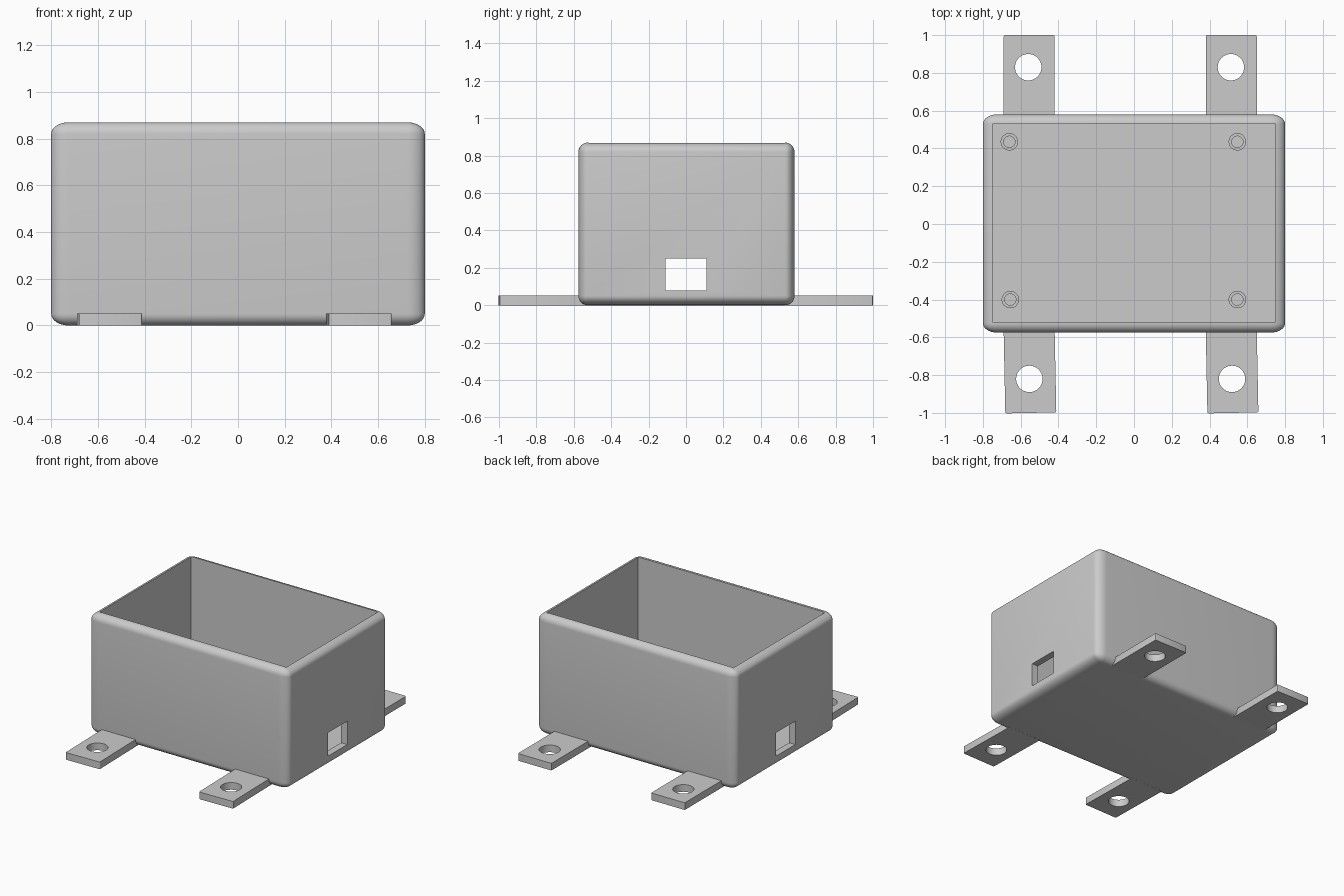
import bpy, bmesh, math
from mathutils import Matrix

cube = bpy.data.objects.get("Cube")
if cube:
    bpy.data.objects.remove(cube, do_unlink=True)

grey = bpy.data.materials.new("plain grey")
grey.use_nodes = True
grey.diffuse_color = (0.6, 0.6, 0.6, 1)
grey.node_tree.nodes["Principled BSDF"].inputs["Base Color"].default_value = (0.6, 0.6, 0.6, 1)


def make(name, bm):
    mesh = bpy.data.meshes.new(name)
    bm.to_mesh(mesh)
    bm.free()
    mesh.materials.append(grey)
    obj = bpy.data.objects.new(name, mesh)
    bpy.context.collection.objects.link(obj)
    return obj


def block(name, x, y, z, bevel=0, segments=6, stretch=1, upright_only=False):
    """Box between (min, max) ranges; stretch widens the bevel along x."""
    size = [r[1] - r[0] for r in (x, y, z)]
    mid = [(r[1] + r[0]) / 2 for r in (x, y, z)]
    bm = bmesh.new()
    bmesh.ops.create_cube(bm, size=1)
    bmesh.ops.scale(bm, vec=(size[0] / stretch, size[1], size[2]), verts=bm.verts)
    if bevel:
        edges = [e for e in bm.edges if not upright_only
                 or abs(e.verts[0].co.z - e.verts[1].co.z) > 0.01]
        bmesh.ops.bevel(bm, geom=edges, offset=bevel, segments=segments,
                        profile=0.5, affect='EDGES')
    bmesh.ops.scale(bm, vec=(stretch, 1, 1), verts=bm.verts)
    bmesh.ops.translate(bm, vec=mid, verts=bm.verts)
    return make(name, bm)


def cylinder(name, x, y, z, radius):
    bm = bmesh.new()
    bmesh.ops.create_cone(bm, cap_ends=True, segments=40, radius1=radius,
                          radius2=radius, depth=z[1] - z[0],
                          matrix=Matrix.Translation((x, y, sum(z) / 2)))
    return make(name, bm)


def cut(obj, cutter):
    mod = obj.modifiers.new("cut", 'BOOLEAN')
    mod.operation, mod.solver, mod.object = 'DIFFERENCE', 'EXACT', cutter
    bpy.context.view_layer.objects.active = obj
    bpy.ops.object.modifier_apply(modifier=mod.name)
    bpy.data.objects.remove(cutter, do_unlink=True)


def smooth(obj):
    bpy.ops.object.select_all(action='DESELECT')
    obj.select_set(True)
    bpy.context.view_layer.objects.active = obj
    bpy.ops.object.shade_smooth_by_angle(angle=math.radians(30))


# Open box with rounded outer edges and a square window in each end
FLOOR = 0.05
box = block("box", (-0.8, 0.8), (-0.575, 0.58), (0, 0.87), 0.05, 8, 1.5)
cut(box, block("cavity", (-0.75, 0.75), (-0.52, 0.53), (FLOOR, 1)))
cut(box, block("window", (-1, 1), (-0.11, 0.11), (0.08, 0.25)))
smooth(box)

# Mounting tabs with screw holes; the front pair sits slightly askew
for side, x, hole_x in (("right", -0.555, -0.56), ("left", 0.515, 0.513)):
    for end, y, hole_y, turn in (("back", (0.535, 1), 0.83, 0),
                                 ("front", (-1, -0.53), -0.82, 0.02)):
        tab = block(f"{end}_{side}_tab", (x - 0.135, x + 0.135), y, (0, 0.052),
                    0.008, 3, upright_only=True)
        if turn:
            pivot = Matrix.Translation((x, -0.57, 0))
            tab.data.transform(pivot @ Matrix.Rotation(turn, 4, 'Z') @ pivot.inverted())
            hole_x += 0.006
        cut(tab, cylinder("hole", hole_x, hole_y, (-0.1, 0.2), 0.07))
        smooth(tab)

# Board standoffs on the floor, each with a narrow bore
for name, x, y in (("back_right", -0.66, 0.435), ("back_left", 0.547, 0.435),
                   ("front_right", -0.655, -0.4), ("front_left", 0.547, -0.4)):
    post = cylinder(name + "_standoff", x, y, (FLOOR - 0.01, FLOOR + 0.06), 0.046)
    cut(post, cylinder("bore", x, y, (FLOOR, 0.3), 0.03))
    smooth(post)
